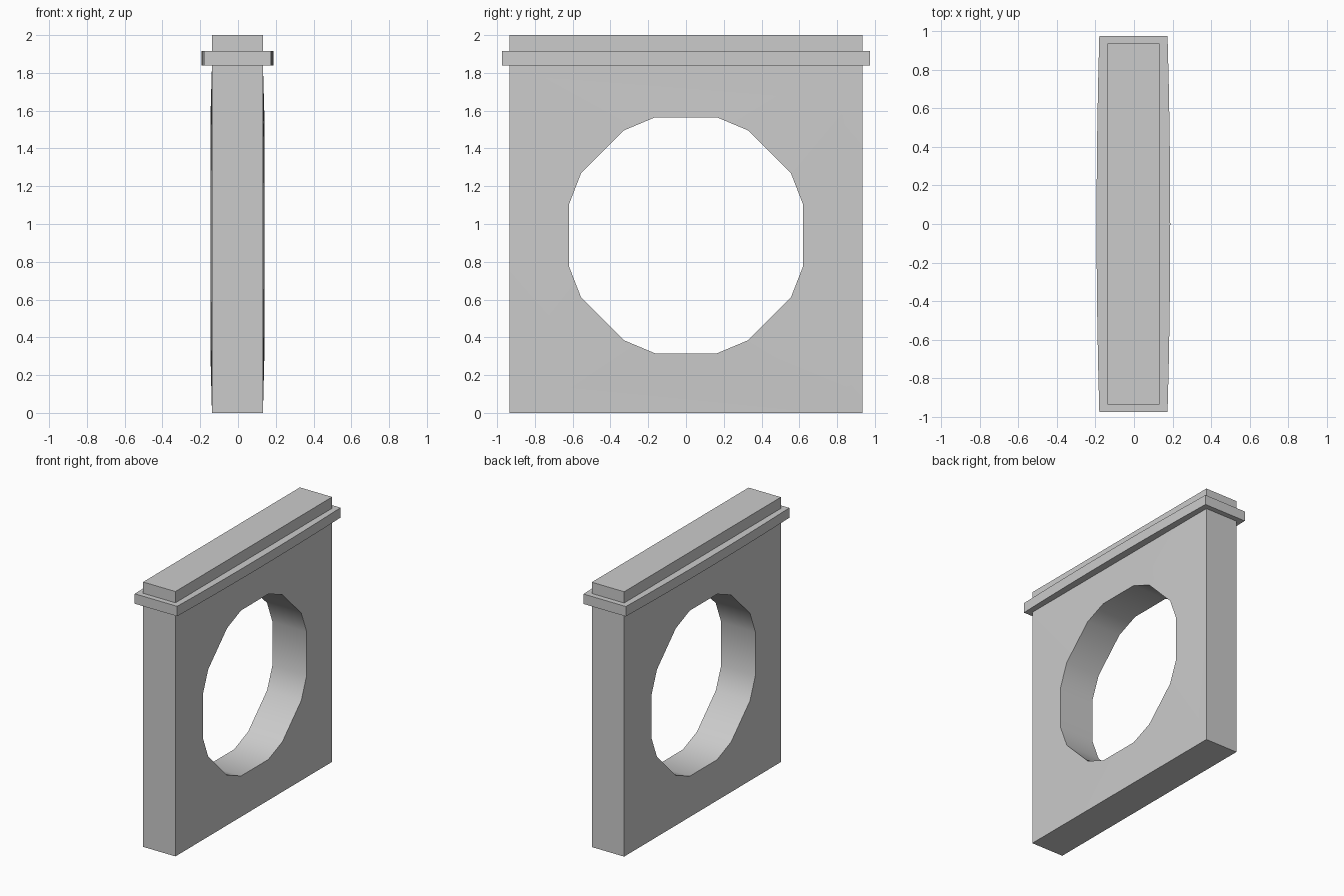
import bpy, bmesh

if "Cube" in bpy.data.objects:
    bpy.data.objects.remove(bpy.data.objects["Cube"], do_unlink=True)

SHIFT = -0.003          # tiny sideways offset of the slab
MID_Z = 0.94            # centre of the opening

stone = bpy.data.materials.new("plain_grey")
stone.use_nodes = True
grey = (0.6, 0.6, 0.6, 1)
stone.diffuse_color = grey
stone.node_tree.nodes["Principled BSDF"].inputs["Base Color"].default_value = grey


def finish(name, bm):
    bmesh.ops.recalc_face_normals(bm, faces=bm.faces)
    mesh = bpy.data.meshes.new(name)
    bm.to_mesh(mesh)
    bm.free()
    mesh.materials.append(stone)
    obj = bpy.data.objects.new(name, mesh)
    bpy.context.collection.objects.link(obj)
    return obj


def prism(name, outline, z0, z1):
    """Extrude a plan outline upwards."""
    bm = bmesh.new()
    face = bm.faces.new([bm.verts.new((x + SHIFT, y, z0)) for x, y in outline])
    new = bmesh.ops.extrude_face_region(bm, geom=[face])["geom"]
    verts = [v for v in new if isinstance(v, bmesh.types.BMVert)]
    bmesh.ops.translate(bm, vec=(0, 0, z1 - z0), verts=verts)
    return finish(name, bm)


# Wall: rectangle with a sixteen-sided opening, swelling slightly at the opening
quarter = [(0.62, 0.163), (0.555, 0.33), (0.33, 0.555), (0.163, 0.625)]
half = quarter + [(-y, z) for y, z in reversed(quarter)]
hole = half + [(-y, -z) for y, z in half]
rect = [(0.935, 0), (0.935, 1.84), (-0.935, 1.84), (-0.935, 0)]

bm = bmesh.new()
sides = []
for s in (-1, 1):
    outer = [bm.verts.new((SHIFT + s * 0.135, y, z)) for y, z in rect]
    inner = [bm.verts.new((SHIFT + s * 0.143, y, MID_Z + z)) for y, z in hole]
    edges = []
    for ring in (outer, inner):
        edges += [bm.edges.new((ring[i - 1], ring[i])) for i in range(len(ring))]
    bmesh.ops.triangle_fill(bm, edges=edges, use_beauty=True, normal=(s, 0, 0))
    sides.append((outer, inner))
for a, b in zip(*sides):
    for i in range(len(a)):
        face = bm.faces.new((a[i - 1], a[i], b[i], b[i - 1]))
        face.smooth = len(a) > 4      # the lining of the opening is smooth
wall = finish("wall", bm)
bpy.context.view_layer.objects.active = wall
wall.select_set(True)
bpy.ops.object.shade_smooth_by_angle(angle=0.8)
wall.select_set(False)

# Trim band: long sides bow gently outwards
STEPS = 8
ys = [0.975 * (2 * i / STEPS - 1) for i in range(STEPS + 1)]
bow = [(0.177 + 0.014 * (1 - (y / 0.975) ** 2), y) for y in ys]
prism("trim_band", bow + [(-x, y) for x, y in reversed(bow)], 1.84, 1.915)

# Cap above the band
prism("top_cap", [(x, y) for x, y in ((0.135, -0.935), (0.135, 0.935),
                                      (-0.135, 0.935), (-0.135, -0.935))], 1.915, 2.0)
